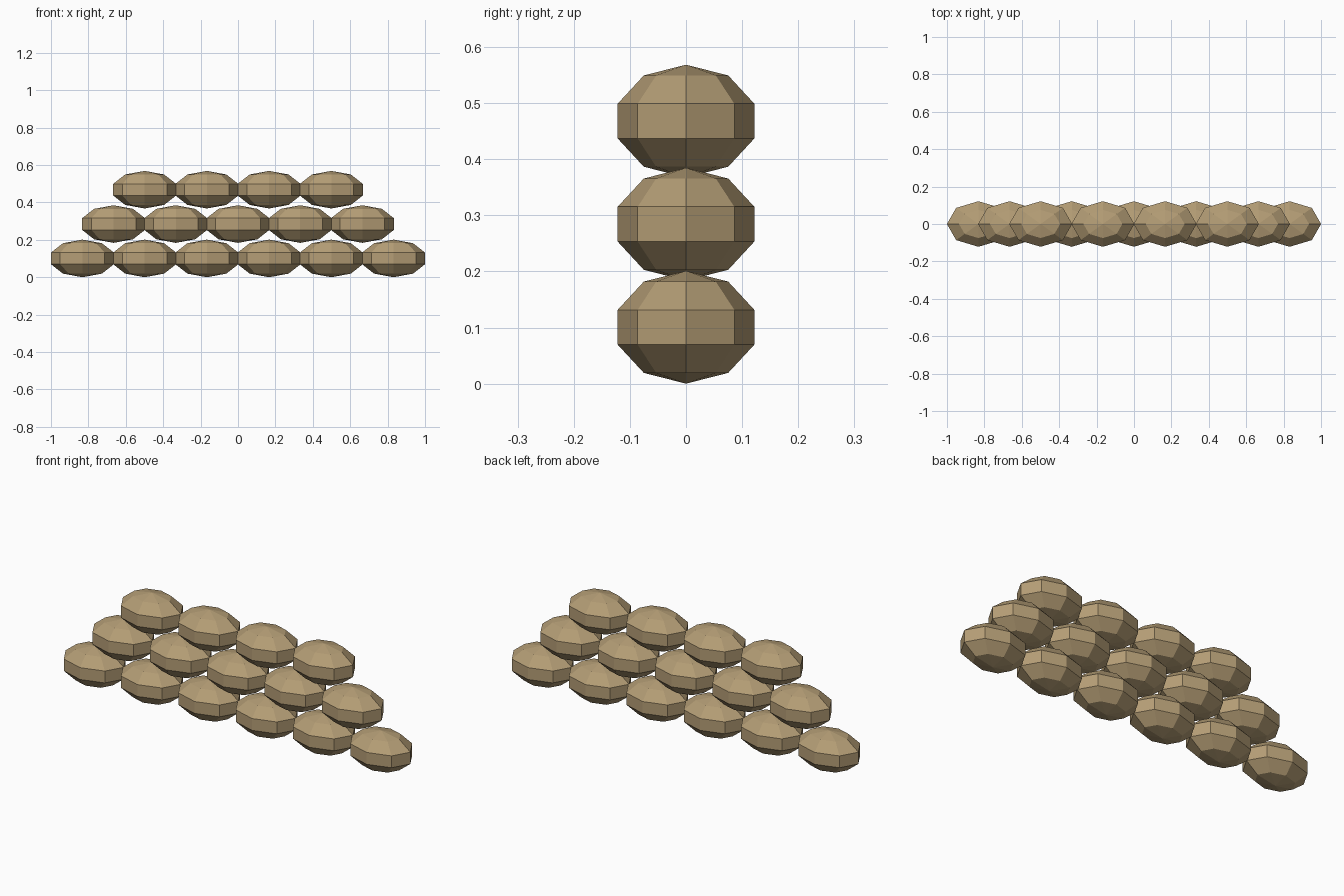
import bpy
import bmesh
from mathutils import Matrix

if "Cube" in bpy.data.objects:
    bpy.data.objects.remove(bpy.data.objects["Cube"])

# Bag half-sizes before the rings trim them, and the stacking steps
SIZE = (0.177, 0.128, 0.1005)
STEP_X, STEP_Z = 0.3327, 0.1837

burlap = bpy.data.materials.new("tan burlap")
burlap.diffuse_color = (0.46, 0.34, 0.18, 1)
burlap.use_nodes = True
burlap.node_tree.nodes["Principled BSDF"].inputs["Base Color"].default_value = burlap.diffuse_color

# One faceted bag, shared by the whole wall
mesh = bpy.data.meshes.new("sandbag")
bm = bmesh.new()
bmesh.ops.create_uvsphere(bm, u_segments=8, v_segments=5, radius=1,
                          matrix=Matrix.Diagonal((*SIZE, 1)))
bm.to_mesh(mesh)
bm.free()
mesh.materials.append(burlap)

# Three staggered rows, each one bag shorter than the row below
for row, count in enumerate((6, 5, 4)):
    for i in range(count):
        bag = bpy.data.objects.new(f"sandbag_row{row + 1}_{i + 1}", mesh)
        bag.location = ((i - (count - 1) / 2) * STEP_X, 0, SIZE[2] + row * STEP_Z)
        bpy.context.collection.objects.link(bag)
